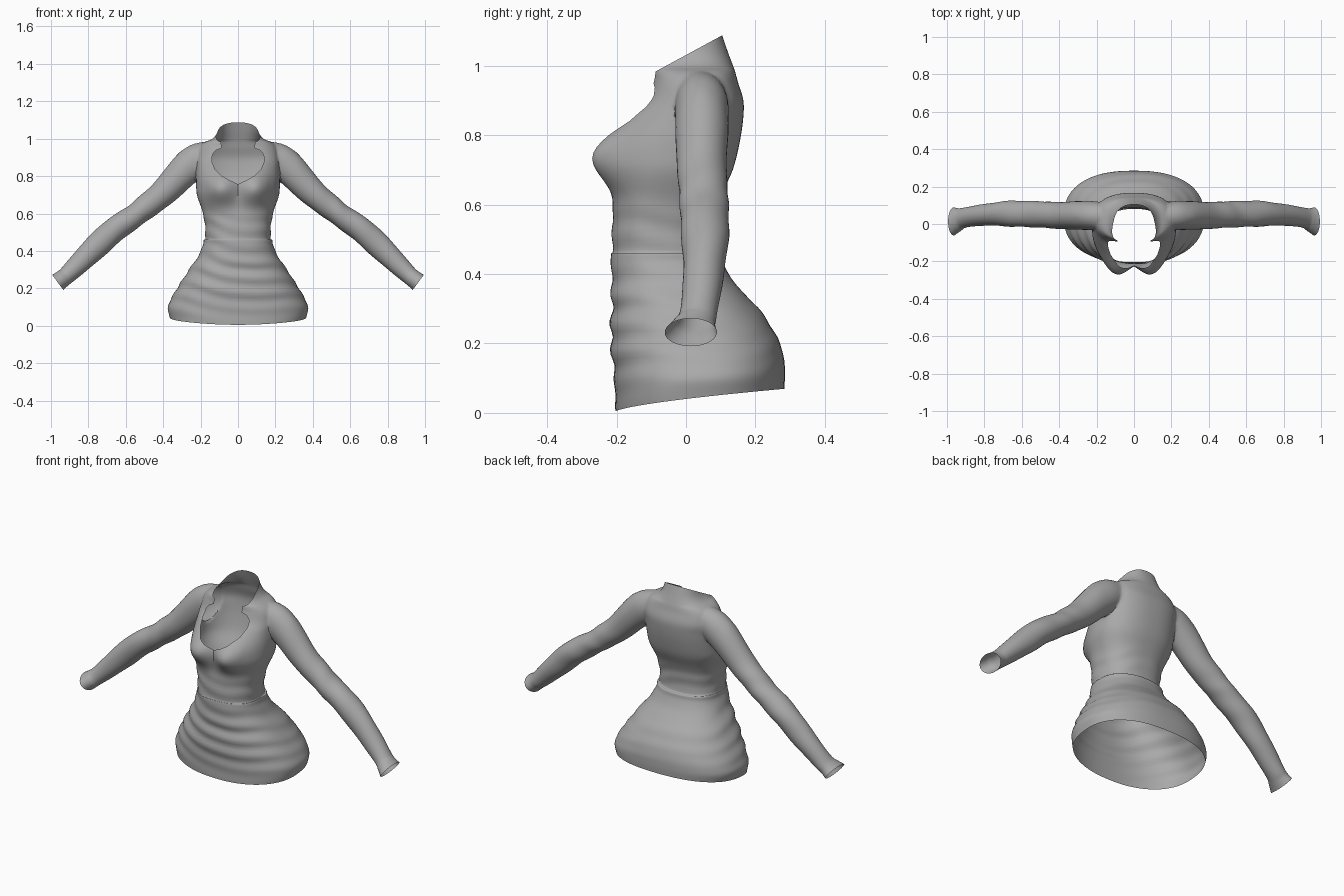
import bpy, bmesh, math
from mathutils import Vector

if "Cube" in bpy.data.objects:
    bpy.data.objects.remove(bpy.data.objects["Cube"])

cloth = bpy.data.materials.new("grey cloth")
cloth.diffuse_color = (0.40, 0.40, 0.40, 1)
cloth.use_nodes = True
cloth.node_tree.nodes["Principled BSDF"].inputs["Base Color"].default_value = cloth.diffuse_color
opening = bpy.data.materials.new("opening")  # marks faces removed at the end


def spline(rows, t):
    """Smooth interpolation through the rows, t from 0 to len(rows) - 1."""
    i = min(int(t), len(rows) - 2)
    f = t - i
    a, b, c, d = (rows[max(0, min(len(rows) - 1, i + k))] for k in (-1, 0, 1, 2))
    return [q + 0.5 * f * (r - p + f * (2 * p - 5 * q + 4 * r - s + f * (3 * (q - r) + s - p)))
            for p, q, r, s in zip(a, b, c, d)]


def finish(name, bm):
    bmesh.ops.recalc_face_normals(bm, faces=bm.faces)
    me = bpy.data.meshes.new(name)
    bm.to_mesh(me)
    bm.free()
    me.materials.append(cloth)
    me.materials.append(opening)
    ob = bpy.data.objects.new(name, me)
    bpy.context.collection.objects.link(ob)
    return ob


def loft(name, rings):
    """Closed tube; the end caps carry the opening material."""
    bm = bmesh.new()
    loops = [[bm.verts.new(p) for p in ring] for ring in rings]
    n = len(loops[0])
    for lo, hi in zip(loops, loops[1:]):
        for i in range(n):
            j = (i + 1) % n
            bm.faces.new((lo[i], lo[j], hi[j], hi[i]))
    for lp in (loops[0], loops[-1]):
        mid = bm.verts.new(sum((v.co for v in lp), Vector()) / n)
        for i in range(n):
            bm.faces.new((lp[i], lp[(i + 1) % n], mid)).material_index = 1
    return finish(name, bm)


def prism(name, pts, direction):
    """Closed cutter made of opening faces."""
    bm = bmesh.new()
    base = bm.faces.new([bm.verts.new(p) for p in pts])
    ext = bmesh.ops.extrude_face_region(bm, geom=[base], use_keep_orig=True)
    bmesh.ops.translate(bm, vec=direction,
                        verts=[v for v in ext["geom"] if isinstance(v, bmesh.types.BMVert)])
    for f in bm.faces:
        f.material_index = 1
    return finish(name, bm)


# Body: z, half width, front y, back y
BODY = [(0, .365, -.203, .283), (.06, .375, -.205, .285), (.12, .358, -.208, .282),
        (.20, .32, -.216, .265), (.28, .275, -.214, .225), (.33, .24, -.214, .18),
        (.38, .208, -.214, .135), (.43, .188, -.215, .108), (.458, .184, -.216, .10),
        (.468, .174, -.212, .085), (.55, .178, -.212, .085), (.62, .193, -.205, .10),
        (.70, .22, -.20, .135), (.78, .225, -.19, .155), (.85, .222, -.16, .165),
        (.90, .222, -.12, .165), (.95, .21, -.10, .15), (.98, .18, -.098, .142),
        (1.0, .135, -.10, .135), (1.04, .108, -.105, .12), (1.11, .098, -.11, .096)]


def gauss(d, w):
    return math.exp(-(d / w) ** 2)


def body_ring(t, n=96):
    z, w, yf, yb = spline(BODY, t)
    mid, dep = (yf + yb) / 2, (yb - yf) / 2
    out = []
    for i in range(n):
        a = 2 * math.pi * i / n
        c, s = math.cos(a), math.sin(a)
        x = w * math.copysign(abs(c) ** .84, c)
        y = mid + dep * math.copysign(abs(s) ** .84, s)
        if s < 0:  # bust
            y -= -s * .088 * (gauss(abs(x) - .105, .10) * gauss(z - .735, .085))
        # draped folds, strongest at the front of the skirt
        amp = .006 * gauss(z - .25, .16) * (.55 - .45 * s)
        amp += .0025 * gauss(z - .53, .07)
        fold = amp * math.sin(2 * math.pi * z / .085 + 3 * c + 1.2 * math.sin(3 * a))
        x, y = x + fold * c, y + fold * s
        # hem rises toward the back
        k = max(0, min(1, (y + .21) / .49))
        out.append((x, y, z + .068 * k ** .65 * max(0, 1 - z / .25) + .001))
    return out


steps = 5
dress = loft("dress", [body_ring(i / steps) for i in range((len(BODY) - 1) * steps + 1)])

# Sleeve: x, z, radius in the frontal plane, radius in depth, centre y
ARM = [(.12, .915, .065, .06, .04), (.20, .895, .088, .076, .045), (.27, .845, .088, .078, .046),
       (.39, .72, .073, .072, .045), (.48, .645, .066, .07, .05), (.56, .583, .062, .07, .053),
       (.67, .505, .067, .068, .055), (.79, .392, .063, .058, .05), (.90, .284, .049, .054, .035),
       (.935, .254, .047, .062, .022), (.964, .232, .05, .075, .014)]


def arm_ring(t, side, n=40):
    x, z, r, ry, yc = spline(ARM, t)
    p, q = spline(ARM, max(0, t - .2)), spline(ARM, min(len(ARM) - 1, t + .2))
    d = Vector((q[0] - p[0], q[1] - p[1])).normalized()
    out = []
    for i in range(n):
        a = 2 * math.pi * i / n
        k = 1 + .025 * math.sin(t * 5 + 2 * a) * gauss(t - 5.5, 2.5)
        h = r * k * math.cos(a)
        out.append((side * (x - d.y * h), yc + ry * k * math.sin(a), z + d.x * h))
    return out


tools = []
for side, label in ((1, "left"), (-1, "right")):
    rings = [arm_ring(i / 5, side) for i in range((len(ARM) - 1) * 5 + 1)]
    tools.append((loft(label + "_sleeve", rings), 'UNION'))

# Sloping collar edge
slope = [(-.30, .868), (.10, 1.085), (.20, 1.139), (.20, 1.3), (-.30, 1.3)]
tools.append((prism("collar_cutter", [(-.14, y, z) for y, z in slope], (.28, 0, 0)), 'DIFFERENCE'))

# Sweetheart neckline
neck = [(0, .757), (.045, .778), (.085, .80), (.125, .84), (.14, .88), (.137, .915),
        (.12, .937), (.088, .95), (.092, 1.0), (.085, 1.25)]
outline = neck + [(-x, z) for x, z in reversed(neck[1:])]
tools.append((prism("neckline_cutter", [(x, -.5, z) for x, z in outline], (0, .48, 0)), 'DIFFERENCE'))

# Join the sleeves and cut the neckline
for ob, op in tools:
    m = dress.modifiers.new(ob.name, 'BOOLEAN')
    m.object, m.operation, m.solver = ob, op, 'EXACT'
    m.material_mode = 'TRANSFER'
dg = bpy.context.evaluated_depsgraph_get()
dg.update()
shell = bpy.data.meshes.new_from_object(dress.evaluated_get(dg))
dress.modifiers.clear()
dress.data = shell
for ob, _ in tools:
    bpy.data.objects.remove(ob)

# Open the hem, cuffs and neck, leaving a thin cloth shell
bm = bmesh.new()
bm.from_mesh(shell)
marked = [i for i, m in enumerate(shell.materials) if m and m.name == "opening"]
bmesh.ops.delete(bm, geom=[f for f in bm.faces if f.material_index in marked], context='FACES')
# Soften the shoulder joins
joins = [v for v in bm.verts if .16 < abs(v.co.x) < .31 and v.co.z > .72 and not v.is_boundary]
for _ in range(5):
    bmesh.ops.smooth_vert(bm, verts=joins, factor=.5, use_axis_x=True, use_axis_y=True, use_axis_z=True)
for f in bm.faces:
    f.material_index = 0
bm.to_mesh(shell)
bm.free()
shell.materials.clear()
shell.materials.append(cloth)
bpy.data.materials.remove(opening)

bpy.context.view_layer.objects.active = dress
dress.select_set(True)
bpy.ops.object.shade_smooth_by_angle(angle=math.radians(50))
